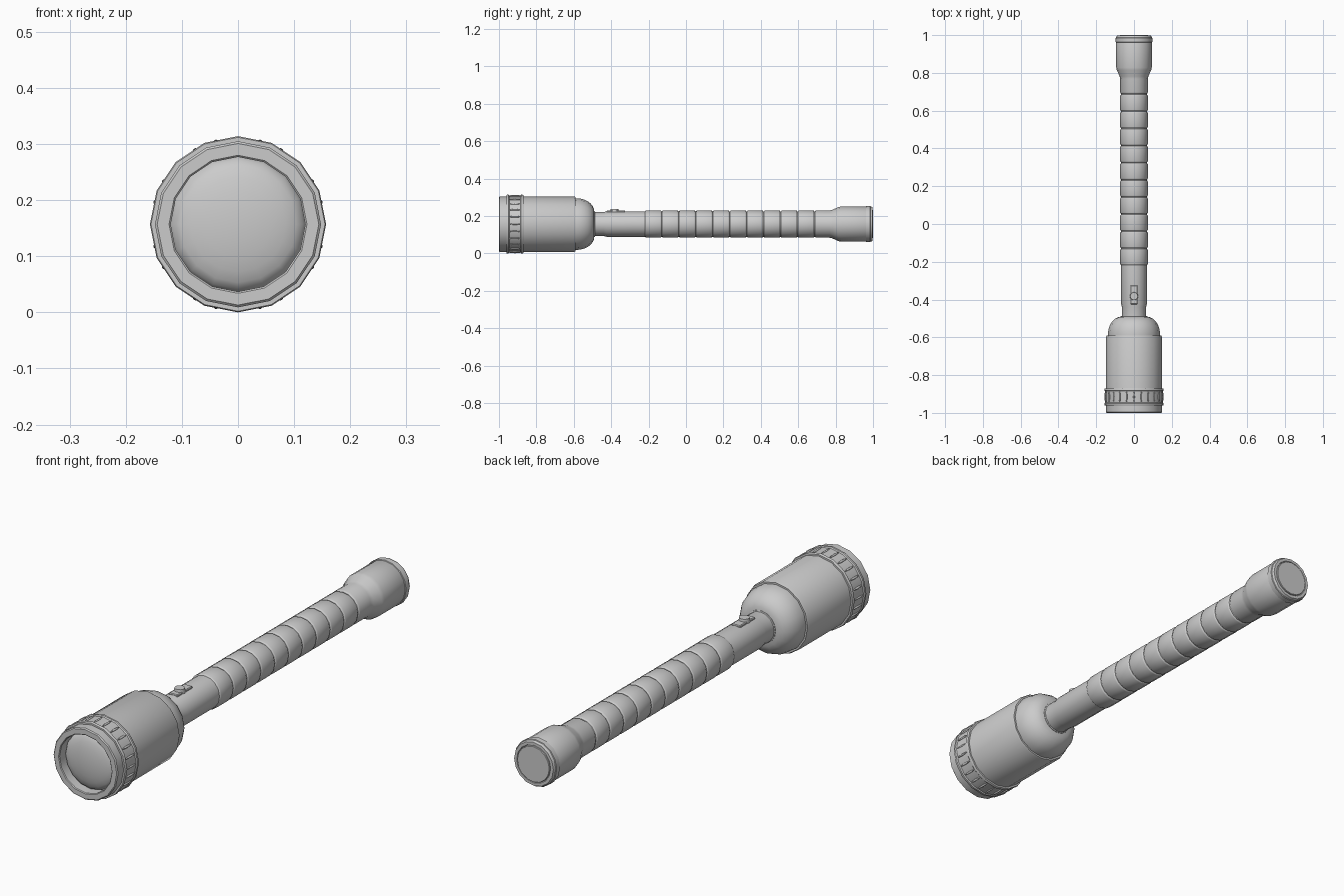
import bpy, bmesh, math
from mathutils import Matrix, Vector

if "Cube" in bpy.data.objects:
    bpy.data.objects.remove(bpy.data.objects["Cube"])

CZ = 0.157      # height of the torch axis
SIDES = 16


def finish(name, bm, angle=40):
    bmesh.ops.remove_doubles(bm, verts=bm.verts, dist=1e-5)
    bmesh.ops.recalc_face_normals(bm, faces=bm.faces)
    me = bpy.data.meshes.new(name)
    bm.to_mesh(me)
    bm.free()
    ob = bpy.data.objects.new(name, me)
    bpy.context.collection.objects.link(ob)
    bpy.ops.object.select_all(action='DESELECT')
    ob.select_set(True)
    bpy.context.view_layer.objects.active = ob
    bpy.ops.object.shade_smooth_by_angle(angle=math.radians(angle))
    return ob


def lathe(name, profile, closed=False):
    """Spin (y, radius) points around the torch axis."""
    bm = bmesh.new()
    rings = []
    for y, r in profile:
        if r == 0:
            rings.append([bm.verts.new((0, y, CZ))] * SIDES)
        else:
            rings.append([bm.verts.new((r * math.sin(a), y, CZ + r * math.cos(a)))
                          for a in (2 * math.pi * i / SIDES for i in range(SIDES))])
    pairs = list(zip(rings, rings[1:]))
    if closed:
        pairs.append((rings[-1], rings[0]))
    for p, q in pairs:
        for i in range(SIDES):
            j = (i + 1) % SIDES
            bm.faces.new(list(dict.fromkeys((p[i], p[j], q[j], q[i]))))
    return finish(name, bm)


# Head: recessed rim, barrel, seam and rounded back
dome = [(-0.585 + 0.095 * math.sin(t), 0.066 + 0.072 * math.cos(t))
        for t in (math.pi / 2 * k / 7 for k in range(8))]
lathe("head", [(-0.95, 0.12), (-0.997, 0.12), (-1.0, 0.123), (-1.0, 0.144),
               (-0.996, 0.148), (-0.597, 0.148), (-0.590, 0.145), (-0.590, 0.138)]
      + dome)

# Domed lens set inside the rim
lathe("lens", [(-0.955 - 0.033 * math.sin(t), 0.12 * math.cos(t) if k < 6 else 0)
               for k, t in enumerate(math.pi / 2 * k / 6 for k in range(7))])

# Knurled ring: two raised edges over a shallow band
lathe("head_ring", [(-0.960, 0.147), (-0.960, 0.155), (-0.957, 0.157), (-0.949, 0.157),
                    (-0.945, 0.153), (-0.885, 0.153), (-0.881, 0.157), (-0.873, 0.157),
                    (-0.870, 0.155), (-0.870, 0.147)], closed=True)

# Slim ribs around the ring
bm = bmesh.new()
for i in range(24):
    a = 2 * math.pi * i / 24
    m = (Matrix.Translation((0, -0.915, CZ)) @ Matrix.Rotation(a, 4, 'Y')
         @ Matrix.Translation((0, 0, 0.1515)) @ Matrix.Diagonal((0.0045, 0.031, 0.0045, 1)))
    bmesh.ops.create_uvsphere(bm, u_segments=8, v_segments=6, radius=1, matrix=m)
finish("ring_ribs", bm)

# Neck, grooved grip and flared tail
handle = [(-0.52, 0.064), (-0.44, 0.064), (-0.425, 0.068), (-0.226, 0.068)]
step = 0.0907
for k in range(10):
    y0 = -0.22 + k * step
    y1 = y0 + step
    handle += [(y0 + 0.002, 0.068), (y0 + 0.004, 0.0715), (y0 + 0.008, 0.073),
               (y1 - 0.008, 0.073), (y1 - 0.004, 0.0715), (y1 - 0.002, 0.068)]
handle += [(0.690, 0.068), (0.693, 0.0715), (0.697, 0.073), (0.768, 0.073), (0.782, 0.076),
           (0.815, 0.091), (0.828, 0.094), (0.990, 0.094), (0.997, 0.090),
           (0.997, 0.078), (0.993, 0.076), (0.993, 0)]
lathe("handle", handle)

# Collar where the neck meets the head
lathe("neck_collar", [(-0.50, 0.060), (-0.50, 0.068), (-0.488, 0.068), (-0.484, 0.060)],
      closed=True)

# Tail band and end disc
lathe("tail_band", [(0.960, 0.092), (0.963, 0.097), (0.985, 0.097), (0.988, 0.092)],
      closed=True)
lathe("tail_disc", [(0.985, 0.075), (0.998, 0.075), (1.0, 0.073), (1.0, 0)])

# Switch: low plate with a round button
bm = bmesh.new()
bmesh.ops.create_cube(bm, size=1, matrix=Matrix.Translation((0, -0.375, CZ + 0.062))
                      @ Matrix.Diagonal((0.04, 0.10, 0.020, 1)))
bmesh.ops.bevel(bm, geom=list(bm.edges), offset=0.003, segments=1, affect='EDGES')
finish("switch_plate", bm, 30)
bm = bmesh.new()
bmesh.ops.create_cone(bm, cap_ends=True, segments=16, radius1=0.023, radius2=0.020, depth=0.022,
                      matrix=Matrix.Translation((0, -0.382, CZ + 0.071)))
finish("switch_button", bm, 30)
